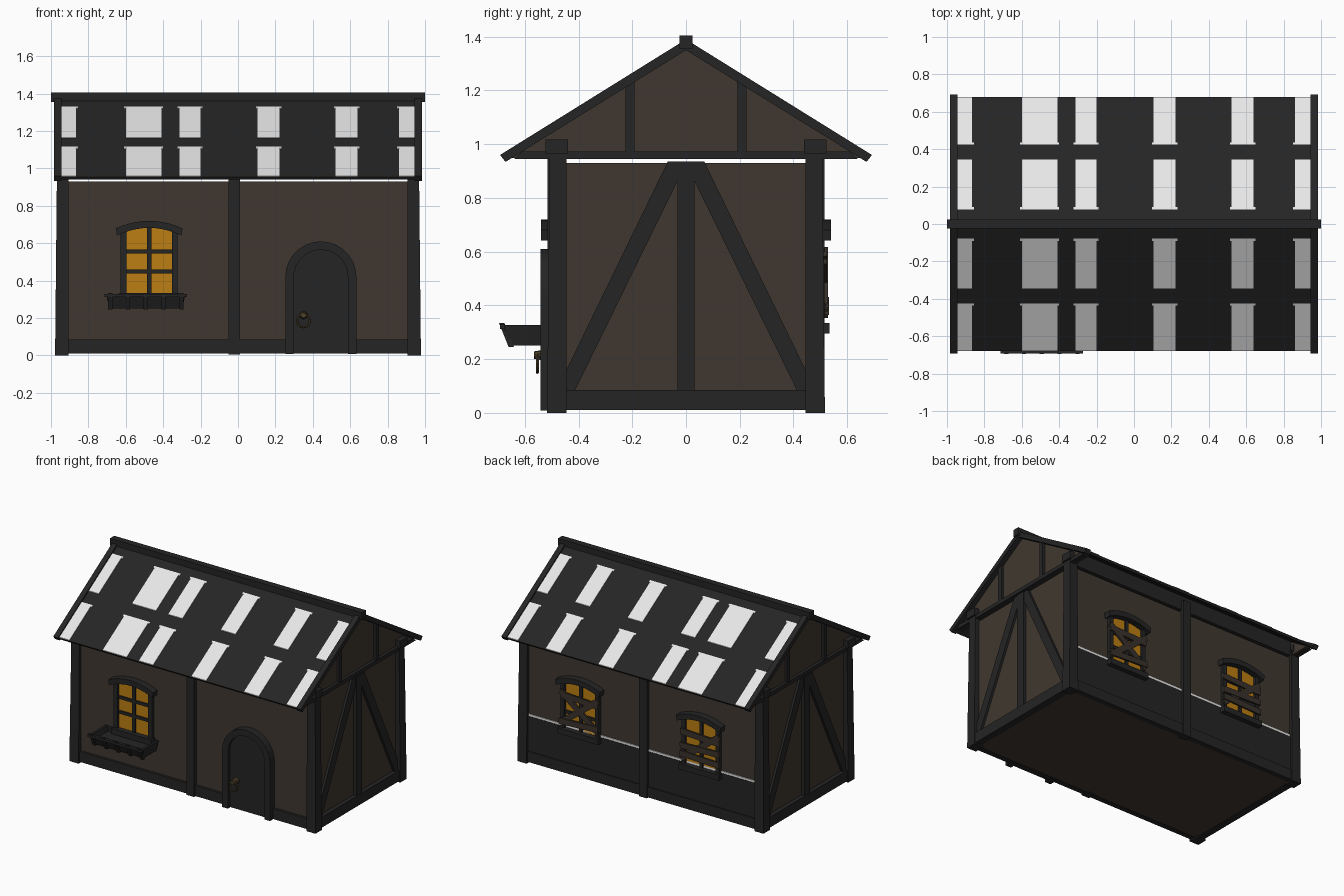
import bpy, bmesh, math
from mathutils import Vector, Matrix

if "Cube" in bpy.data.objects:
    bpy.data.objects.remove(bpy.data.objects["Cube"])

def mat(name, r, g, b):
    m = bpy.data.materials.new(name)
    m.diffuse_color = (r, g, b, 1)
    m.use_nodes = True
    m.node_tree.nodes["Principled BSDF"].inputs["Base Color"].default_value = m.diffuse_color
    return m

PLASTER = mat("brown_plaster", 0.050, 0.039, 0.029)
TIMBER = mat("dark_timber", 0.018, 0.018, 0.018)
WHITE = mat("pale_roof_patch", 0.80, 0.80, 0.80)
GLASS = mat("amber_glass", 0.50, 0.21, 0.006)
BOARD = mat("old_board", 0.042, 0.032, 0.023)
BRONZE = mat("dark_bronze", 0.07, 0.05, 0.022)

def finish(bm, name, m):
    bmesh.ops.recalc_face_normals(bm, faces=bm.faces)
    me = bpy.data.meshes.new(name)
    bm.to_mesh(me)
    bm.free()
    me.materials.append(m)
    ob = bpy.data.objects.new(name, me)
    bpy.context.collection.objects.link(ob)
    return ob

def prism(name, pts, axis, a, b, m):
    """Extrude a 2D outline: axis x takes (y, z), axis y takes (x, z)."""
    bm = bmesh.new()
    place = (lambda p, d: (d, p[0], p[1])) if axis == "x" else (lambda p, d: (p[0], d, p[1]))
    lo = [bm.verts.new(place(p, a)) for p in pts]
    hi = [bm.verts.new(place(p, b)) for p in pts]
    bm.faces.new(lo)
    bm.faces.new(hi)
    n = len(pts)
    for i in range(n):
        j = (i + 1) % n
        bm.faces.new((lo[i], lo[j], hi[j], hi[i]))
    return finish(bm, name, m)

def box(name, x0, x1, y0, y1, z0, z1, m):
    return prism(name, [(x0, z0), (x1, z0), (x1, z1), (x0, z1)], "y", y0, y1, m)

def plank(name, p, q, w, y0, y1, m):
    """Board lying in the xz plane from p to q."""
    p, q = Vector(p), Vector(q)
    d = (q - p).normalized()
    n = Vector((-d.y, d.x)) * w / 2
    return prism(name, [p - n, q - n, q + n, p + n], "y", y0, y1, m)

def arch(cx, cz, r, n=14):
    return [(cx + r * math.cos(math.pi * i / n), cz + r * math.sin(math.pi * i / n)) for i in range(n + 1)]

# Walls and base beams
box("walls", -0.94, 0.94, -0.49, 0.49, 0.012, 0.93, PLASTER)
for s in (-1, 1):
    ya, yb = sorted((s * 0.47, s * 0.507))
    box("base_beam_long", -0.96, 0.96, ya, yb, 0.01, 0.085, TIMBER)
    box("wall_plate", -0.94, 0.94, *sorted((s * 0.455, s * 0.495)), 0.945, 1.05, TIMBER)
    box("base_beam_end", *sorted((s * 0.92, s * 0.97)), -0.5, 0.51, 0.01, 0.085, TIMBER)
    box("middle_post", -0.05, 0.012, *sorted((s * 0.46, s * 0.515)), 0.005, 1.01, TIMBER)

# Corner posts, slightly tapered, with square caps
for sx in (-1, 1):
    for sy in (-1, 1):
        post = box("corner_post", *sorted((sx * 0.905, sx * 0.978)), *sorted((sy * 0.445, sy * 0.517)),
                   0, 0.985, TIMBER)
        for v in post.data.vertices:
            if v.co.z > 0.5:
                if abs(v.co.x) > 0.95:
                    v.co.x = sx * 0.968
                if abs(v.co.y) > 0.48:
                    v.co.y = sy * 0.507
        box("post_cap", *sorted((sx * 0.91, sx * 0.98)), *sorted((sy * 0.44, sy * 0.522)), 0.965, 1.018, TIMBER)

# Roof: slope line, ridge and bargeboards
SL = 0.62
def rz(y, top=1.376):
    return top - SL * abs(y)

prof = [(-0.68, rz(0.68)), (0, 1.376), (0.68, rz(0.68)), (0.67, rz(0.68) - 0.014),
        (0, 1.358), (-0.67, rz(0.68) - 0.014)]
prism("roof", prof, "x", -0.95, 0.95, TIMBER)
box("ridge_beam", -1.0, 1.0, -0.024, 0.024, 1.355, 1.405, TIMBER)

patches = [(-0.945, -0.865), (-0.60, -0.41), (-0.313, -0.20), (0.105, 0.222), (0.522, 0.64), (0.86, 0.945)]
for s in (-1, 1):
    for x0, x1 in patches:
        for ya, yb in ((0.078, 0.345), (0.425, 0.678)):
            # pale patch, with a slightly wider lip at its upper edge
            for c, d, e in ((ya, ya + 0.012, 0.010), (ya + 0.012, yb, 0)):
                t = 0.004
                prism("roof_patch", [(s * c, rz(c)), (s * d, rz(d)), (s * d, rz(d) + t), (s * c, rz(c) + t)],
                      "x", max(x0 - e, -0.947), min(x1 + e, 0.947), WHITE)

# Gable ends with timber framing
for s in (-1, 1):
    def end(name, pts, a, b, m):
        return prism(name, pts, "x", s * a, s * b, m)
    end("gable_wall", [(-0.655, 0.948), (0.655, 0.948), (0, 1.355)], 0.915, 0.943, PLASTER)
    end("gable_beam", [(-0.64, 0.945), (0.64, 0.945), (0.61, 0.972), (-0.61, 0.972)], 0.93, 0.965, TIMBER)
    for t in (-1, 1):
        end("bargeboard", [(0, 1.39), (t * 0.692, 0.96), (t * 0.672, 0.934), (0, 1.35)], 0.945, 0.983, TIMBER)
        end("gable_stud", [(t * 0.192, 0.96), (t * 0.225, 0.96), (t * 0.225, 1.225), (t * 0.192, 1.245)],
            0.935, 0.962, TIMBER)
        end("side_brace", [(t * 0.45, 0.15), (t * 0.45, 0.08), (t * 0.415, 0.08), (t * 0.028, 0.87),
                           (t * 0.028, 0.935), (t * 0.068, 0.935)], 0.93, 0.957, TIMBER)
    end("side_stud", [(-0.031, 0.08), (0.031, 0.08), (0.031, 0.936), (-0.031, 0.936)], 0.93, 0.962, TIMBER)

# Back wainscot with pale trim
box("back_wainscot", -0.92, 0.92, 0.48, 0.499, 0.08, 0.335, TIMBER)
box("back_trim", -0.92, 0.92, 0.485, 0.496, 0.335, 0.35, WHITE)

# Arched door with frame and ring handle
cx, cz = 0.443, 0.42
outer, inner = arch(cx, cz, 0.19), arch(cx, cz, 0.145)
prism("door_frame", [(cx + 0.19, 0.008)] + outer + [(cx - 0.19, 0.008), (cx - 0.145, 0.008)]
      + inner[::-1] + [(cx + 0.145, 0.008)], "y", -0.541, -0.48, TIMBER)
prism("door", [(cx + 0.15, 0.01)] + arch(cx, cz, 0.15) + [(cx - 0.15, 0.01)], "y", -0.515, -0.48, TIMBER)
bm = bmesh.new()
bmesh.ops.create_cone(bm, cap_ends=True, segments=10, radius1=0.022, radius2=0.014, depth=0.05,
                      matrix=Matrix.Translation((0.35, -0.54, 0.215)) @ Matrix.Rotation(math.pi / 2, 4, "X"))
finish(bm, "handle_knob", BRONZE)
bpy.ops.mesh.primitive_torus_add(major_radius=0.034, minor_radius=0.006, major_segments=16, minor_segments=6,
                                 location=(0.35, -0.553, 0.185), rotation=(math.pi / 2, 0, 0))
ring = bpy.context.object
ring.name = "handle_ring"
ring.data.materials.append(BRONZE)

# Windows: glass, jambs, glazing bars, arched header
def window(wx, s):
    def ys(a, b):
        return sorted((s * a, s * b))
    curve = lambda h, base, rise: [(wx + h * k / 5, base + rise * (1 - (k / 5) ** 2)) for k in range(-5, 6)]
    prism("window_glass", [(wx - 0.135, 0.33)] + curve(0.135, 0.655, 0.03) + [(wx + 0.135, 0.33)],
          "y", *ys(0.485, 0.496), GLASS)
    for t in (-1, 1):
        box("window_jamb", wx + t * 0.137 - 0.015, wx + t * 0.137 + 0.015, *ys(0.48, 0.515), 0.32, 0.665, TIMBER)
    box("window_mullion", wx - 0.012, wx + 0.012, *ys(0.49, 0.507), 0.33, 0.69, TIMBER)
    for z in (0.45, 0.556):
        box("window_bar", wx - 0.13, wx + 0.13, *ys(0.49, 0.505), z - 0.011, z + 0.011, TIMBER)
    prism("window_header", curve(0.178, 0.68, 0.04) + curve(0.172, 0.642, 0.04)[::-1],
          "y", *ys(0.48, 0.54), TIMBER)
    box("window_sill", wx - 0.16, wx + 0.16, *ys(0.48, 0.535), 0.295, 0.335, TIMBER)

window(-0.475, -1)
window(0.485, 1)
window(-0.475, 1)

# Boards nailed over the back windows
def boards(wx, segs):
    for i, (a, b, c, d) in enumerate(segs):
        y = 0.512 + 0.004 * (i % 3)
        plank("window_board", (wx + a, b), (wx + c, d), 0.042, y, y + 0.012, BOARD)

boards(0.485, [(-0.15, 0.37, 0.15, 0.60), (-0.15, 0.60, 0.15, 0.37), (-0.155, 0.40, 0.155, 0.385),
               (-0.15, 0.56, 0.15, 0.575)])
boards(-0.475, [(-0.155, 0.55, 0.155, 0.565), (-0.155, 0.475, 0.155, 0.465), (-0.155, 0.40, 0.155, 0.41),
                (0.15, 0.37, -0.15, 0.60)])

# Flower box: flared open trough with battens and rails
bm = bmesh.new()
def ring4(h, yf, z):
    return [bm.verts.new((-0.493 + sx * h, y, z)) for sx, y in ((-1, yf), (1, yf), (1, -0.5), (-1, -0.5))]
loops = [ring4(0.195, -0.648, 0.25), ring4(0.212, -0.684, 0.327), ring4(0.195, -0.665, 0.327), ring4(0.185, -0.65, 0.29)]
bm.faces.new(loops[0])
bm.faces.new(loops[-1])
for l0, l1 in zip(loops, loops[1:]):
    for i in range(4):
        j = (i + 1) % 4
        bm.faces.new((l0[i], l0[j], l1[j], l1[i]))
finish(bm, "flower_box", TIMBER)
for k in range(-2, 3):
    x = -0.493 + k * 0.095
    prism("box_batten", [(-0.640, 0.245), (-0.660, 0.245), (-0.696, 0.335), (-0.676, 0.335)],
          "x", x - 0.011, x + 0.011, TIMBER)
box("box_top_rail", -0.713, -0.273, -0.692, -0.675, 0.312, 0.33, TIMBER)
